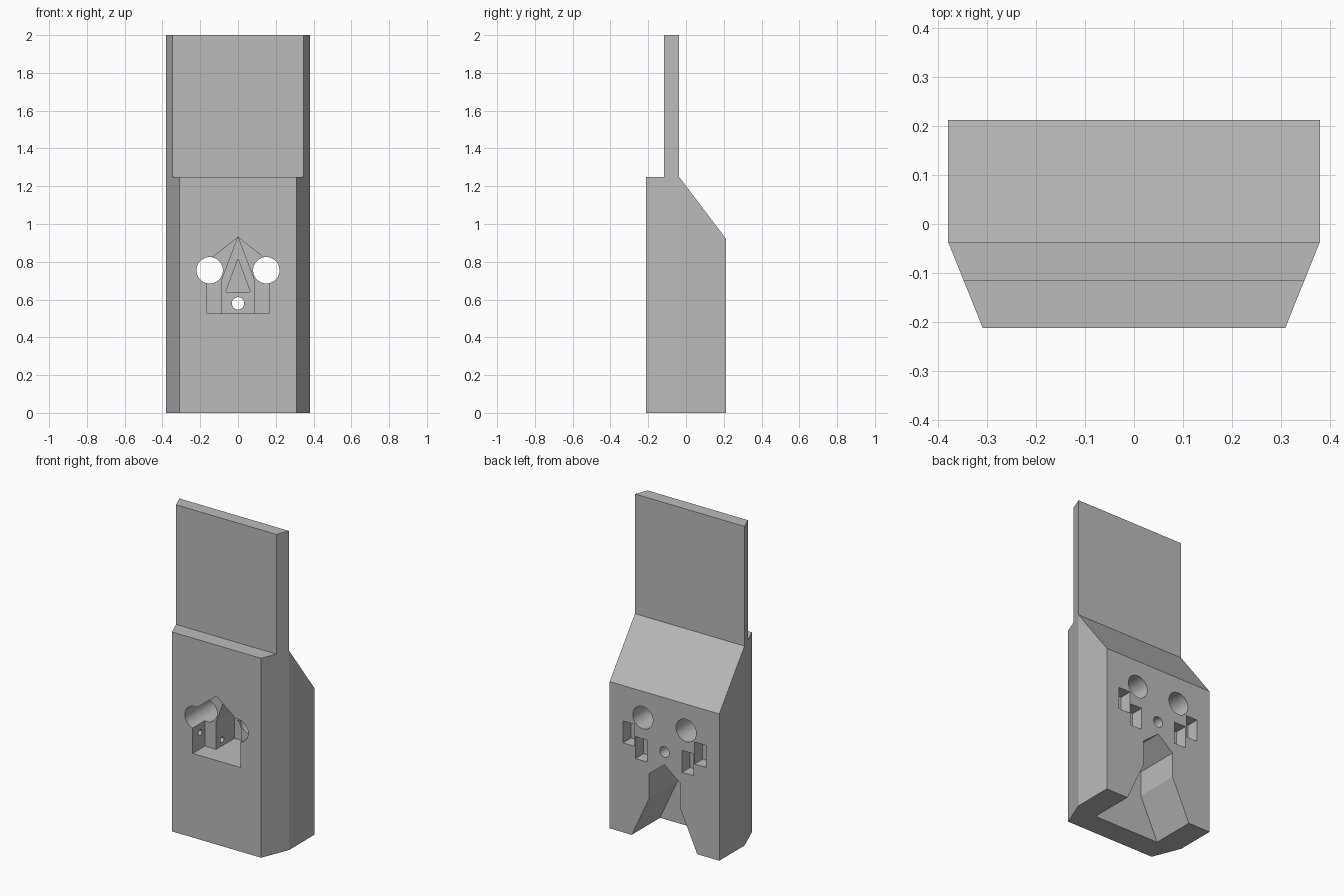
import bpy, bmesh, math
from mathutils import Vector

cube = bpy.data.objects.get("Cube")
if cube:
    bpy.data.objects.remove(cube, do_unlink=True)

grey = bpy.data.materials.new("plain_grey")
grey.use_nodes = True
GREY = (0.5, 0.5, 0.5, 1)
grey.diffuse_color = GREY
grey.node_tree.nodes["Principled BSDF"].inputs["Base Color"].default_value = GREY


def prism(name, pts, axis, lo, hi):
    """Extrude a flat outline along one axis."""
    def place(p, d):
        return {"x": (d, *p), "y": (p[0], d, p[1]), "z": (*p, d)}[axis]
    bm = bmesh.new()
    face = bm.faces.new([bm.verts.new(place(p, lo)) for p in pts])
    ext = bmesh.ops.extrude_face_region(bm, geom=[face])
    moved = [v for v in ext["geom"] if isinstance(v, bmesh.types.BMVert)]
    bmesh.ops.translate(bm, verts=moved, vec=Vector(place((0, 0), hi - lo)))
    bmesh.ops.recalc_face_normals(bm, faces=bm.faces)
    mesh = bpy.data.meshes.new(name)
    bm.to_mesh(mesh)
    bm.free()
    mesh.materials.append(grey)
    obj = bpy.data.objects.new(name, mesh)
    bpy.context.collection.objects.link(obj)
    return obj


def circle(cx, cy, r, n=40):
    return [(cx + r * math.cos(math.tau * i / n), cy + r * math.sin(math.tau * i / n))
            for i in range(n)]


def box(x0, x1, z0, z1):
    return [(x0, z0), (x1, z0), (x1, z1), (x0, z1)]


def mirrored(half):
    """Complete an outline from its right half."""
    return half + [(-x, z) for x, z in reversed(half) if x > 0]


def combine(target, tool, operation="DIFFERENCE"):
    mod = target.modifiers.new("cut", "BOOLEAN")
    mod.operation, mod.solver, mod.object = operation, "EXACT", tool
    bpy.context.view_layer.objects.active = target
    bpy.ops.object.modifier_apply(modifier=mod.name)
    bpy.data.objects.remove(tool, do_unlink=True)


FRONT, BACK, OUT = -0.213, 0.213, 0.4

# Body and upright plate: side profile trimmed by the chamfered plan
body = prism("body", [(FRONT, 0), (BACK, 0), (BACK, 0.92), (-0.037, 1.25), (-0.037, 2),
                      (-0.117, 2), (-0.117, 1.25), (FRONT, 1.25)], "x", -0.5, 0.5)
# front edge extended past the face so that the trim is clean
plan = prism("plan", mirrored([(0.234, -OUT), (0.38, -0.037), (0.38, OUT)]), "z", -1, 3)
combine(body, plan, "INTERSECT")

# Front pocket: house outline, deeper arrow recess, deepest triangle
combine(body, prism("house", mirrored([(0.165, 0.527), (0.165, 0.8), (0, 0.93)]),
                    "y", -OUT, FRONT + 0.12))
combine(body, prism("arrow", mirrored([(0.087, 0.527), (0.087, 0.7), (0, 0.93)]),
                    "y", -OUT, 0.09))
combine(body, prism("triangle", mirrored([(0.065, 0.64), (0, 0.815)]), "y", -OUT, 0.13))

# Back notch, open at the base
combine(body, prism("notch", mirrored([(0.227, 0), (0.107, 0.26), (0.107, 0.415), (0, 0.5)])[:],
                    "y", -0.067, OUT))

# Through holes
combine(body, prism("middle_hole", circle(0, 0.58, 0.033, 24), "y", -OUT, OUT))
for s in (1, -1):
    combine(body, prism("large_hole", circle(s * 0.15, 0.755, 0.07), "y", -OUT, OUT))
    # Blind slots in the back, inner one lower
    for x0, z0 in ((0.122, 0.485), (0.208, 0.56)):
        xs = sorted((s * x0, s * (x0 + 0.08)))
        combine(body, prism("slot", box(*xs, z0, z0 + 0.138), "y", BACK - 0.08, OUT))
    # Small pin holes in the pocket side walls
    for x, y, z in ((0.165, -0.14, 0.63), (0.087, -0.033, 0.565)):
        xs = sorted((s * (x - 0.02), s * (x + 0.04)))
        combine(body, prism("pin_hole", circle(y, z, 0.018, 16), "x", *xs))

bpy.ops.object.select_all(action="DESELECT")
body.select_set(True)
bpy.context.view_layer.objects.active = body
bpy.ops.object.shade_smooth_by_angle(angle=math.radians(20))
